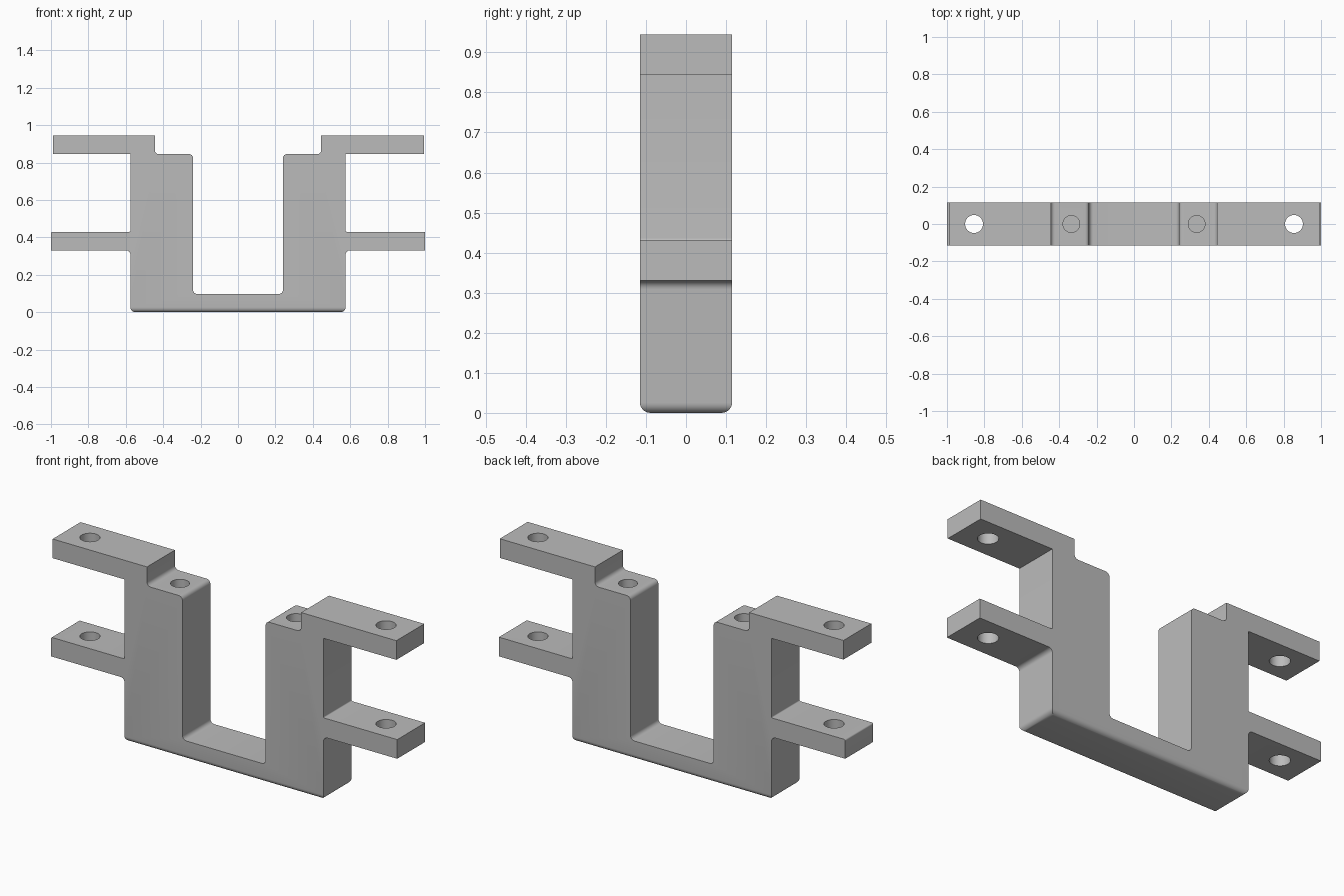
import bpy
import bmesh
import math
from mathutils import Vector

if "Cube" in bpy.data.objects:
    bpy.data.objects.remove(bpy.data.objects["Cube"])

HALF_DEPTH = 0.115
LOWER, UPPER, THICK = 0.33, 0.845, 0.1   # arm undersides and thickness
OUTER, INNER, STEP = 0.575, 0.24, 0.445  # post sides and shoulder step
FLOOR = 0.097
FILLET = 0.022

grey = bpy.data.materials.new("plain grey")
grey.use_nodes = True
grey.diffuse_color = (0.5, 0.5, 0.5, 1)
grey.node_tree.nodes["Principled BSDF"].inputs["Base Color"].default_value = (0.5, 0.5, 0.5, 1)


def half_profile(upper_tip, tip_radius):
    """Corners (x, z, fillet radius) of one half, from the base up and inward."""
    return [
        (OUTER, 0, 0),
        (OUTER, LOWER, FILLET),
        (1, LOWER, 0),
        (1, LOWER + THICK, tip_radius),
        (OUTER, LOWER + THICK, 0.006),
        (OUTER, UPPER, 0),
        (upper_tip, UPPER, 0),
        (upper_tip, UPPER + THICK, 0),
        (STEP, UPPER + THICK, 0),
        (STEP, UPPER, FILLET),
        (INNER, UPPER, FILLET),
        (INNER, FLOOR, FILLET),
    ]


def rounded(corners, steps=6):
    """Replace each right-angled corner that has a radius with an arc."""
    points = []
    for i, (x, z, r) in enumerate(corners):
        c = Vector((x, z))
        if not r:
            points.append(c)
            continue
        u = (Vector(corners[i - 1][:2]) - c).normalized()
        v = (Vector(corners[(i + 1) % len(corners)][:2]) - c).normalized()
        centre = c + r * (u + v)
        for s in range(steps + 1):
            t = math.pi / 2 * s / steps
            points.append(centre - r * (v * math.cos(t) + u * math.sin(t)))
    return points


def make_object(name, bm):
    bmesh.ops.recalc_face_normals(bm, faces=bm.faces)
    mesh = bpy.data.meshes.new(name)
    bm.to_mesh(mesh)
    bm.free()
    mesh.materials.append(grey)
    obj = bpy.data.objects.new(name, mesh)
    bpy.context.collection.objects.link(obj)
    return obj


# Bracket body: whole outline extruded through its depth
right = half_profile(0.995, 0)
left = [(-x, z, r) for x, z, r in reversed(half_profile(0.99, 0.008))]
bm = bmesh.new()
outline = [bm.verts.new((p.x, -HALF_DEPTH, p.y)) for p in rounded(right + left)]
face = bm.faces.new(outline)
extruded = bmesh.ops.extrude_face_region(bm, geom=[face])["geom"]
bmesh.ops.translate(bm, vec=(0, 2 * HALF_DEPTH, 0),
                    verts=[g for g in extruded if isinstance(g, bmesh.types.BMVert)])
bmesh.ops.recalc_face_normals(bm, faces=bm.faces)

# Rounded rim around the base
rim = [e for e in bm.edges if all(v.co.z < 0.001 for v in e.verts)]
bmesh.ops.bevel(bm, geom=rim, offset=0.026, segments=6, profile=0.5, affect='EDGES')
bracket = make_object("bracket", bm)

# Screw holes: through the arms, and blind in the shoulders
bm = bmesh.new()
for side in (-1, 1):
    for x, z, radius, height in (
        (0.855, LOWER + THICK / 2, 0.048, 0.2),
        (0.855, UPPER + THICK / 2, 0.048, 0.2),
        (0.335, UPPER, 0.045, 0.5),
    ):
        made = bmesh.ops.create_cone(bm, cap_ends=True, segments=40, radius1=radius,
                                     radius2=radius, depth=height)
        bmesh.ops.translate(bm, vec=(side * x, 0, z), verts=made["verts"])
holes = make_object("hole_cutter", bm)
holes.hide_render = True

cut = bracket.modifiers.new("screw holes", 'BOOLEAN')
cut.operation = 'DIFFERENCE'
cut.solver = 'EXACT'
cut.object = holes
bpy.ops.object.select_all(action='DESELECT')
bracket.select_set(True)
bpy.context.view_layer.objects.active = bracket
bpy.ops.object.modifier_apply(modifier=cut.name)
bpy.data.objects.remove(holes)

bpy.ops.object.shade_smooth_by_angle(angle=math.radians(30))
